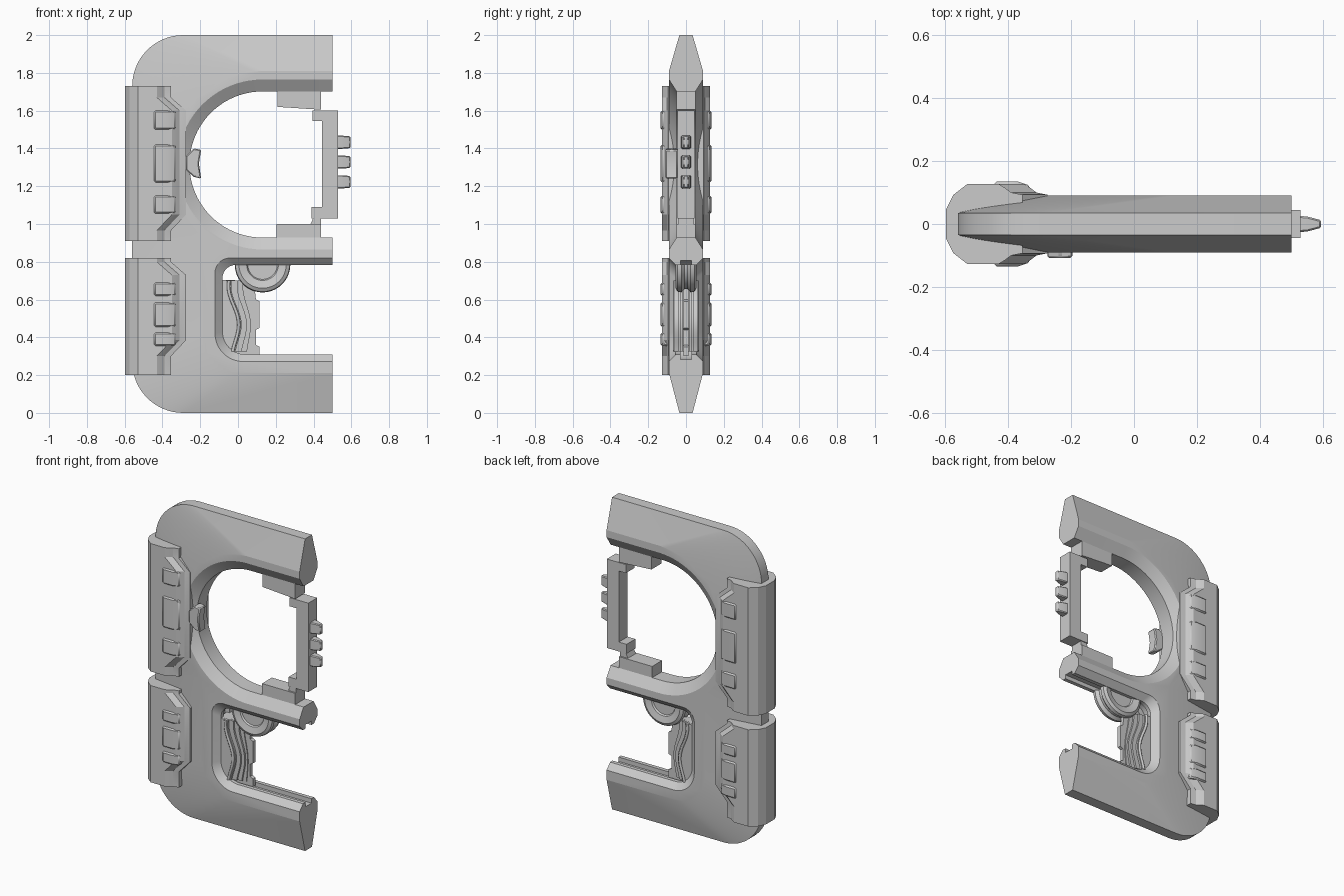
import bpy, bmesh
from math import sin, cos, pi, radians

if "Cube" in bpy.data.objects:
    bpy.data.objects.remove(bpy.data.objects["Cube"])


def finish(name, bm, bevel=0.0, mirror=False, angle=28):
    bmesh.ops.recalc_face_normals(bm, faces=bm.faces)
    me = bpy.data.meshes.new(name)
    bm.to_mesh(me)
    bm.free()
    ob = bpy.data.objects.new(name, me)
    bpy.context.collection.objects.link(ob)
    if mirror:
        m = ob.modifiers.new("Mirror", 'MIRROR')
        m.use_axis = (False, True, False)
    if bevel:
        b = ob.modifiers.new("Bevel", 'BEVEL')
        b.width, b.segments, b.limit_method = bevel, 1, 'ANGLE'
    bpy.ops.object.select_all(action='DESELECT')
    ob.select_set(True)
    bpy.context.view_layer.objects.active = ob
    bpy.ops.object.shade_smooth_by_angle(angle=radians(angle))
    return ob


def bridge(bm, a, b, closed=False):
    n = len(a)
    for i in range(n if closed else n - 1):
        j = (i + 1) % n
        bm.faces.new((a[i], a[j], b[j], b[i]))


def loft(name, rings, **kw):
    bm = bmesh.new()
    vs = [[bm.verts.new(p) for p in r] for r in rings]
    for a, b in zip(vs, vs[1:]):
        bridge(bm, a, b, True)
    bm.faces.new(vs[0])
    bm.faces.new(vs[-1])
    return finish(name, bm, **kw)


def prism(name, pts, lo, hi, axis='y', **kw):
    def put(a, b, h):
        return (a, h, b) if axis == 'y' else (a, b, h)
    return loft(name, [[put(a, b, h) for a, b in pts] for h in (lo, hi)], **kw)


def arc(cx, cz, r, a0, a1, n=16):
    return [(cx + r * cos(radians(a0 + (a1 - a0) * i / n)),
             cz + r * sin(radians(a0 + (a1 - a0) * i / n))) for i in range(n + 1)]


# Main frame: front half, mirrored across y
X = 0.5
outer = ([(X, 2.0)] + arc(-0.29, 1.73, 0.27, 90, 180)
         + [(-0.56, 1.28 - 0.04 * i) for i in range(9)]
         + [(-0.56, 0.90)] + arc(-0.29, 0.27, 0.27, 180, 270) + [(X, 0)])
ridge = ([(X, 1.81)] + arc(0.13, 1.315, 0.495, 90, 180)
         + arc(0.13, 1.315, 0.495, 184, 218, 8)
         + [(-0.195, 0.935)] + arc(0.005, 0.41, 0.2, 180, 270) + [(X, 0.21)])


def round_opening(r):
    return [(X, 1.315 + r)] + arc(0.13, 1.315, r, 90, 270, 40) + [(X, 1.315 - r)]


def low_opening(x, zt, zb, rt, rb):
    return ([(X, zt)] + arc(x + rt, zt - rt, rt, 90, 180)
            + arc(x + rb, zb + rb, rb, 180, 270) + [(X, zb)])


bm = bmesh.new()


def ring(pts, y):
    return [bm.verts.new((x, -y, z)) for x, z in pts]


rim = [ring(outer, 0), ring(outer, 0.035), ring(ridge, 0.09)]
big = [ring(round_opening(r), y) for r, y in ((0.45, 0.09), (0.387, 0.05), (0.387, 0))]
edge = low_opening(-0.082, 0.783, 0.31, 0.07, 0.12)
groove = low_opening(-0.112, 0.808, 0.282, 0.08, 0.14)
low = [ring(low_opening(-0.122, 0.82, 0.272, 0.08, 0.15), 0.09), ring(edge, 0.055),
       ring(edge, 0.03), ring(groove, 0.03), ring(groove, 0)]
for group in (rim, big, low):
    for a, b in zip(group, group[1:]):
        bridge(bm, a, b)
bm.faces.new(rim[2] + low[0][::-1] + big[0][::-1])
bm.faces.new([r[0] for r in rim + big])
bm.faces.new([r[-1] for r in big[::-1]] + [r[0] for r in low])
bm.faces.new([r[-1] for r in low[::-1]] + [r[-1] for r in rim[::-1]])
finish("door_frame", bm, mirror=True, angle=14)


# Hinge side armour plates with raised pads
def plate(name, stations, pads):
    rings = []
    for z, d in stations:
        half = [(-0.598, 0.045), (-0.575, 0.092), (-0.53, 0.127), (-0.43 + d, 0.127),
                (-0.41 + d, 0.115), (-0.39 + d, 0.1), (-0.355 + d, 0.093)]
        rings.append([(x, y, z) for x, y in half] + [(x, -y, z) for x, y in half[::-1]])
    loft(name, rings, angle=20)
    for i, (z0, z1) in enumerate(pads):
        for side, s in (("front", -1), ("back", 1)):
            prof = [(-0.445, 0.08), (-0.445, 0.135), (-0.37, 0.135),
                    (-0.33, 0.122), (-0.33, 0.08)]
            prism(f"{name}_pad_{side}_{i}", [(x, s * y) for x, y in prof],
                  z0, z1, 'z', bevel=0.008)


plate("upper_plate", [(1.73, 0), (1.67, 0), (1.60, 0.08), (1.05, 0.08), (0.965, 0), (0.91, 0)],
      [(1.50, 1.60), (1.22, 1.42), (1.055, 1.15)])
plate("lower_plate", [(0.82, 0), (0.80, 0), (0.73, 0.08), (0.385, 0.08), (0.30, 0), (0.20, 0)],
      [(0.62, 0.69), (0.455, 0.585), (0.355, 0.425)])

# Small latch on the front rim of the round opening
prism("rim_latch", [(-0.275, 1.36), (-0.235, 1.40), (-0.195, 1.393), (-0.207, 1.32),
                    (-0.195, 1.24), (-0.235, 1.25), (-0.275, 1.285)],
      -0.108, -0.045, bevel=0.006)

# Lock bracket at the open side, its blocks and teeth
prism("lock_bracket", [(0.395, 1.60), (0.53, 1.60), (0.53, 1.03), (0.39, 1.03),
                       (0.39, 1.09), (0.445, 1.09), (0.445, 1.545), (0.395, 1.545)],
      -0.045, 0.045)
prism("upper_block", [(0.21, 1.71), (0.44, 1.71), (0.44, 1.605), (0.21, 1.62)], -0.05, 0.05)
prism("lower_block", [(0.205, 0.92), (0.205, 1.0), (0.44, 1.0), (0.44, 0.92)], -0.05, 0.05)
prism("lower_block_step", [(0.38, 0.99), (0.40, 1.035), (0.44, 1.035), (0.44, 0.99)],
      -0.04, 0.04)
for i, z in enumerate((1.433, 1.328, 1.223)):
    loft(f"lock_tooth_{i}", [[(x, -w, z - h), (x, w, z - h), (x, w, z + h), (x, -w, z + h)]
                             for x, w, h in ((0.52, 0.026, 0.035), (0.55, 0.024, 0.035),
                                             (0.595, 0.012, 0.031))], bevel=0.005)

# Pulley wheel under the middle bar: half revolve of a grooved section
section = [(0.0, 0.035), (0.078, 0.035), (0.084, 0.045), (0.125, 0.055), (0.143, 0.045),
           (0.147, 0.025), (0.13, 0.008)]
section += [(r, -y) for r, y in section[::-1]]
bm = bmesh.new()
rows = []
for i in range(33):
    a = pi + pi * i / 32
    rows.append([bm.verts.new((0.13 + r * cos(a), y, 0.785 + r * sin(a))) for r, y in section])
for a, b in zip(rows, rows[1:]):
    bridge(bm, a, b)
bmesh.ops.remove_doubles(bm, verts=bm.verts, dist=1e-5)
finish("pulley_wheel", bm)


# Grip inside the lower opening: stepped wavy layers and a toothed spine
def wave(dx, amp):
    out = []
    for i in range(25):
        z = 0.70 - 0.375 * i / 24
        t = i / 24
        out.append((dx + amp * (0.022 * sin(2 * pi * t - 2.2)) + 0.02 * t, z))
    return out


for i, (dx, amp, th) in enumerate(((-0.015, 1.0, 0.055), (0.015, 0.9, 0.042),
                                   (0.04, 0.7, 0.03), (0.06, 0.4, 0.018))):
    prism(f"grip_layer_{i}", [(-0.1, 0.325), (-0.1, 0.705)] + wave(dx, amp), -th, th)
prism("grip_spine", [(-0.1, 0.69), (0.085, 0.69), (0.095, 0.60), (0.115, 0.59), (0.115, 0.45),
                     (0.095, 0.44), (0.095, 0.36), (0.115, 0.35), (0.115, 0.30), (-0.1, 0.30)],
      -0.012, 0.012)

# Wavy cords on both faces of the grip
for side, s in (("front", -1), ("back", 1)):
    rings = []
    for x, z in wave(-0.03, 1.0):
        rings.append([(x + 0.009 * cos(k * pi / 4), s * 0.056 + 0.009 * sin(k * pi / 4), z)
                      for k in range(8)])
    loft(f"grip_cord_{side}", rings, angle=60)
